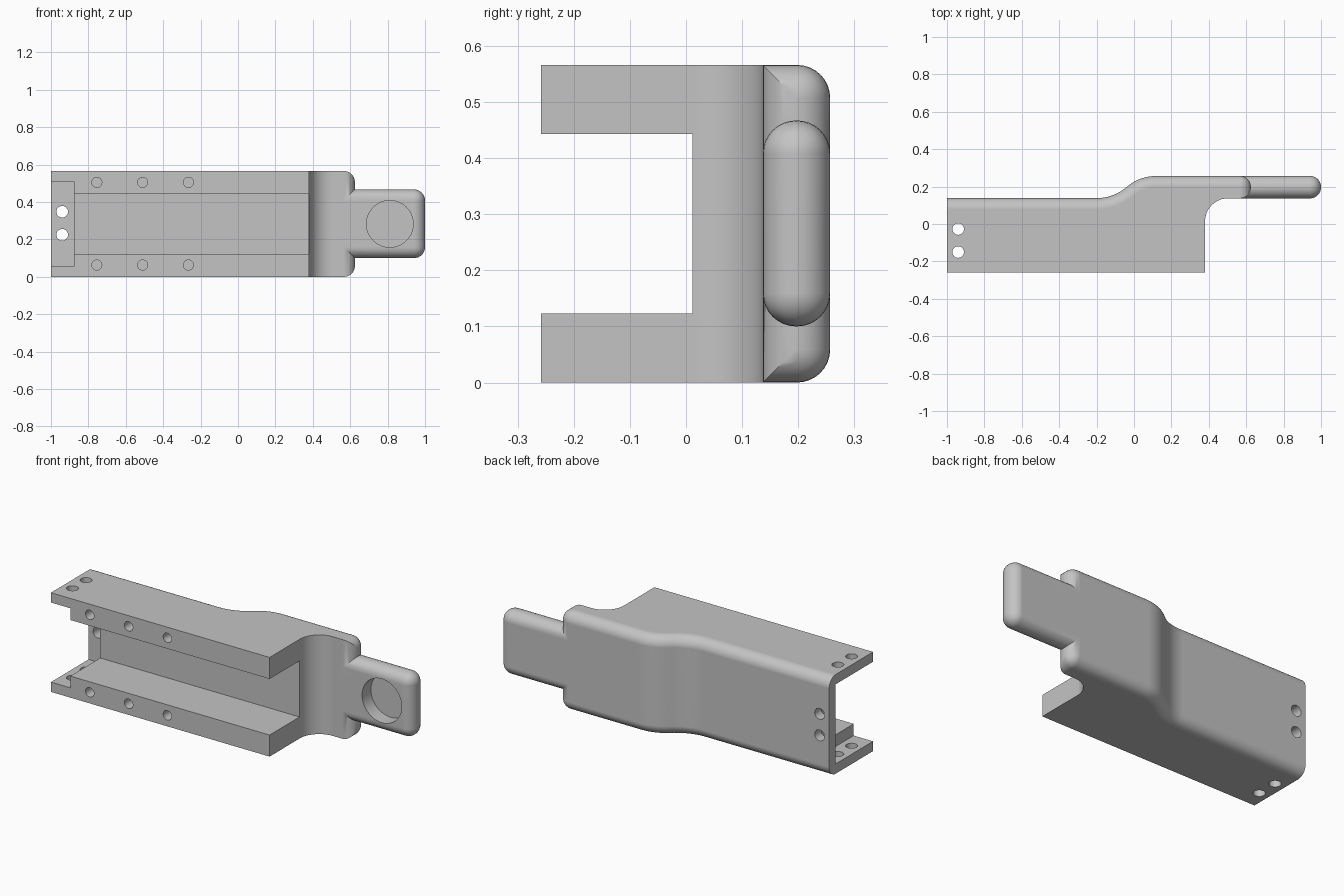
import bpy
import bmesh
from math import sin, cos, pi, asin, radians

if "Cube" in bpy.data.objects:
    bpy.data.objects.remove(bpy.data.objects["Cube"], do_unlink=True)

HEIGHT, MID = 0.566, 0.283
FRONT, WALL, BACK = -0.258, 0.138, 0.257   # front edge, low back, raised back
ROUND = 0.059

grey = bpy.data.materials.new("plain grey")
grey.use_nodes = True
colour = (0.55, 0.55, 0.55, 1)
grey.diffuse_color = colour
grey.node_tree.nodes["Principled BSDF"].inputs["Base Color"].default_value = colour


def round_edges(bm, edges):
    bmesh.ops.bevel(bm, geom=edges, offset=ROUND, offset_type='OFFSET', segments=8,
                    profile=0.5, affect='EDGES', clamp_overlap=False)


def make_object(name, bm):
    bmesh.ops.recalc_face_normals(bm, faces=bm.faces)
    mesh = bpy.data.meshes.new(name)
    bm.to_mesh(mesh)
    bm.free()
    obj = bpy.data.objects.new(name, mesh)
    bpy.context.collection.objects.link(obj)
    mesh.materials.append(grey)
    return obj


def box(name, x, y, z, rounded=False):
    bm = bmesh.new()
    bmesh.ops.create_cube(bm, size=1)
    for v in bm.verts:
        v.co = [(a + b) / 2 + c * (b - a) for (a, b), c in zip((x, y, z), v.co)]
    if rounded:
        round_edges(bm, bm.edges[:])
    return make_object(name, bm)


def drill(centre, radius, depth, along, sides=24):
    bpy.ops.mesh.primitive_cylinder_add(
        vertices=sides, radius=radius, depth=depth, location=centre,
        rotation=(pi / 2 if along == 'y' else 0, 0, 0))
    obj = bpy.context.object
    obj.data.materials.append(grey)
    return obj


def combine(target, tool, operation):
    tool.hide_render = True
    mod = target.modifiers.new("combine", 'BOOLEAN')
    mod.operation, mod.solver, mod.object = operation, 'EXACT', tool
    bpy.context.view_layer.objects.active = target
    bpy.ops.object.modifier_apply(modifier=mod.name)
    bpy.data.objects.remove(tool, do_unlink=True)


# Back outline: straight wall, S-bend, raised shoulder
rise, run, start, steps = BACK - WALL, 0.32, -0.2, 8
bend = (rise ** 2 + run ** 2) / (4 * rise)
sweep = asin(run / 2 / bend)
angles = [sweep * i / steps for i in range(steps + 1)]
outline = [(-1, WALL)]
outline += [(start + bend * sin(a), WALL + bend * (1 - cos(a))) for a in angles]
outline += [(start + run - bend * sin(a), BACK - bend * (1 - cos(a)))
            for a in reversed(angles[:-1])]
outline.append((0.625, BACK))
back_count = len(outline)

# Front outline: shoulder end, hollow fillet, flange end
plate, fillet = 0.137, 0.122
outline.append((0.625, plate))
for i in range(13):
    a = pi / 2 * (1 + i / 12)
    outline.append((0.38 + fillet + fillet * cos(a), plate - fillet + fillet * sin(a)))
outline += [(0.38, FRONT), (-1, FRONT)]

# Body prism with rounded back edges and shoulder end
bm = bmesh.new()
low, high = [[bm.verts.new((x, y, z)) for x, y in outline] for z in (0, HEIGHT)]
count = len(outline)
bm.faces.new(low[::-1])
bm.faces.new(high)
for i in range(count):
    j = (i + 1) % count
    bm.faces.new((low[i], low[j], high[j], high[i]))
edges = [bm.edges.get((ring[i], ring[i + 1]))
         for ring in (low, high) for i in range(back_count)]
edges += [bm.edges.get((low[i], high[i])) for i in (back_count - 1, back_count)]
bmesh.ops.recalc_face_normals(bm, faces=bm.faces)
round_edges(bm, edges)
body = make_object("channel_body", bm)

# Rounded end tab
tab = box("end_tab", (0.45, 1), (plate, BACK), (0.1, 0.467), rounded=True)
combine(body, tab, 'UNION')

# Channel and wider end pocket
cutters = [box("channel_cutter", (-1.1, 0.45), (-0.4, 0.012), (0.123, 0.443)),
           box("pocket_cutter", (-1.1, -0.878), (-0.4, 0.08), (0.056, 0.51))]
# Blind thumb recess in the tab
cutters.append(drill((0.812, plate - 0.02, MID), 0.125, 0.2, 'y', 48))
# Blind screw holes in the flange fronts
for x in (-0.755, -0.51, -0.265):
    for z in (0.063, 0.505):
        cutters.append(drill((x, FRONT, z), 0.027, 0.3, 'y'))
# Through holes at the open end
for z in (0.225, 0.348):
    cutters.append(drill((-0.94, 0.12, z), 0.031, 0.2, 'y'))
for y in (-0.15, -0.027):
    cutters.append(drill((-0.94, y, MID), 0.031, 1, 'z'))
for cutter in cutters:
    combine(body, cutter, 'DIFFERENCE')

# Smooth rounds with crisp edges
bpy.ops.object.select_all(action='DESELECT')
body.select_set(True)
bpy.context.view_layer.objects.active = body
bpy.ops.object.shade_smooth_by_angle(angle=radians(30))
weighted = body.modifiers.new("even shading", 'WEIGHTED_NORMAL')
weighted.keep_sharp = True
